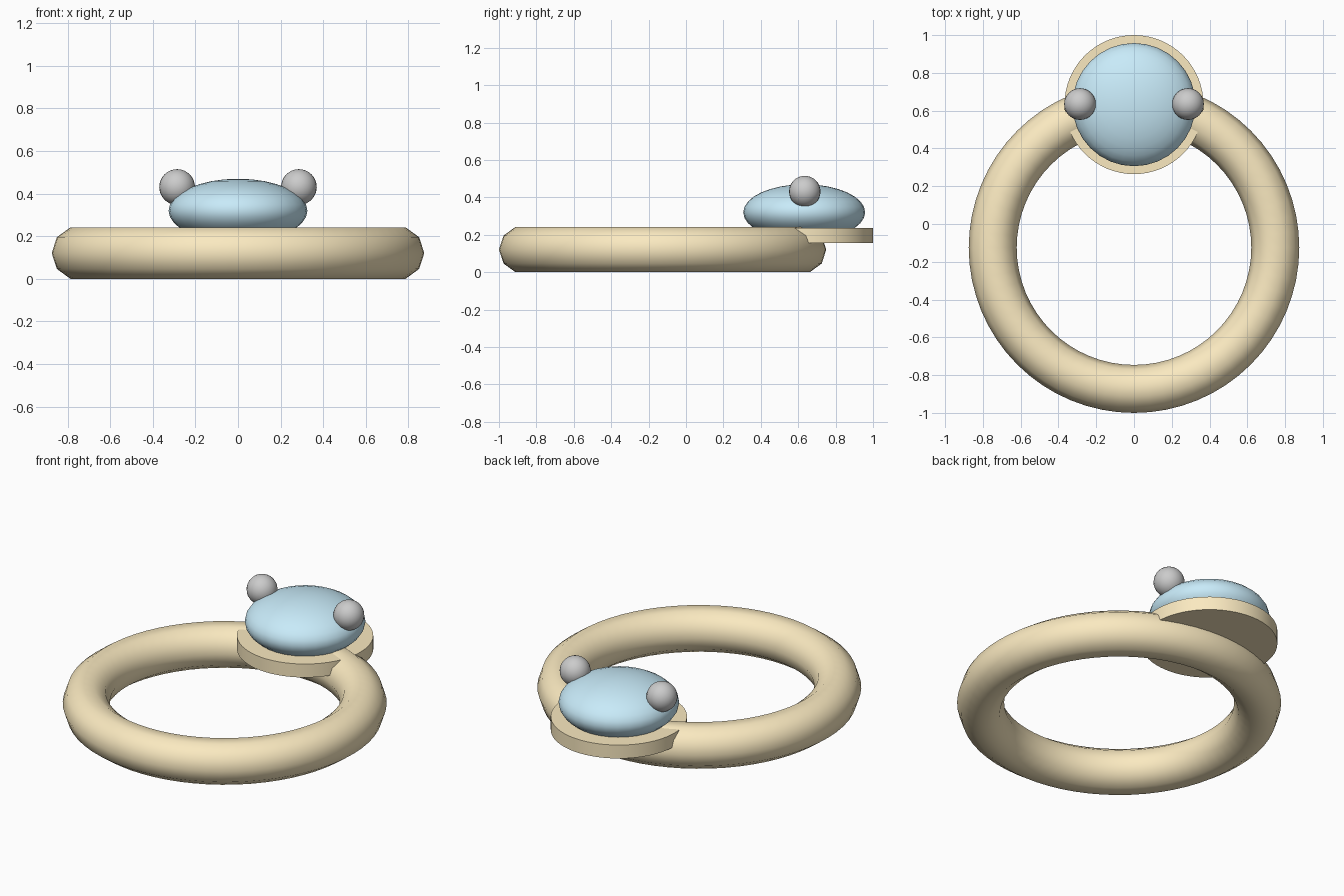
import bpy, math

if "Cube" in bpy.data.objects:
    bpy.data.objects.remove(bpy.data.objects["Cube"])


def material(name, color):
    m = bpy.data.materials.new(name)
    m.diffuse_color = (*color, 1)
    m.use_nodes = True
    m.node_tree.nodes["Principled BSDF"].inputs["Base Color"].default_value = m.diffuse_color
    return m


def finish(name, mat=None, scale=(1, 1, 1)):
    ob = bpy.context.object
    ob.name = name
    ob.scale = scale
    bpy.ops.object.transform_apply(location=False, rotation=False, scale=True)
    if mat:
        ob.data.materials.append(mat)
    bpy.ops.object.shade_smooth_by_angle(angle=math.radians(50))
    return ob


gold = material("gold", (0.96, 0.82, 0.53))
blue = material("blue", (0.58, 0.83, 0.95))
SETTING_Y = 0.632

# Ring band lying flat
bpy.ops.mesh.primitive_torus_add(major_segments=64, minor_segments=10,
                                 major_radius=0.748, minor_radius=0.127,
                                 location=(0, -0.125, 0.121))
finish("band", gold)

# Thin round plate holding the stone
bpy.ops.mesh.primitive_cylinder_add(vertices=64, radius=0.368, depth=0.08,
                                    location=(0, SETTING_Y, 0.195))
finish("setting_plate", gold)

# Flattened gemstone
bpy.ops.mesh.primitive_uv_sphere_add(segments=32, ring_count=16, radius=1,
                                     location=(0, SETTING_Y, 0.32))
finish("gemstone", blue, (0.326, 0.326, 0.15))

# Small beads on both sides of the stone
for side, x in (("left", -0.286), ("right", 0.286)):
    bpy.ops.mesh.primitive_uv_sphere_add(segments=24, ring_count=16, radius=0.084,
                                         location=(x, SETTING_Y + 0.003, 0.431))
    finish(f"bead_{side}")
